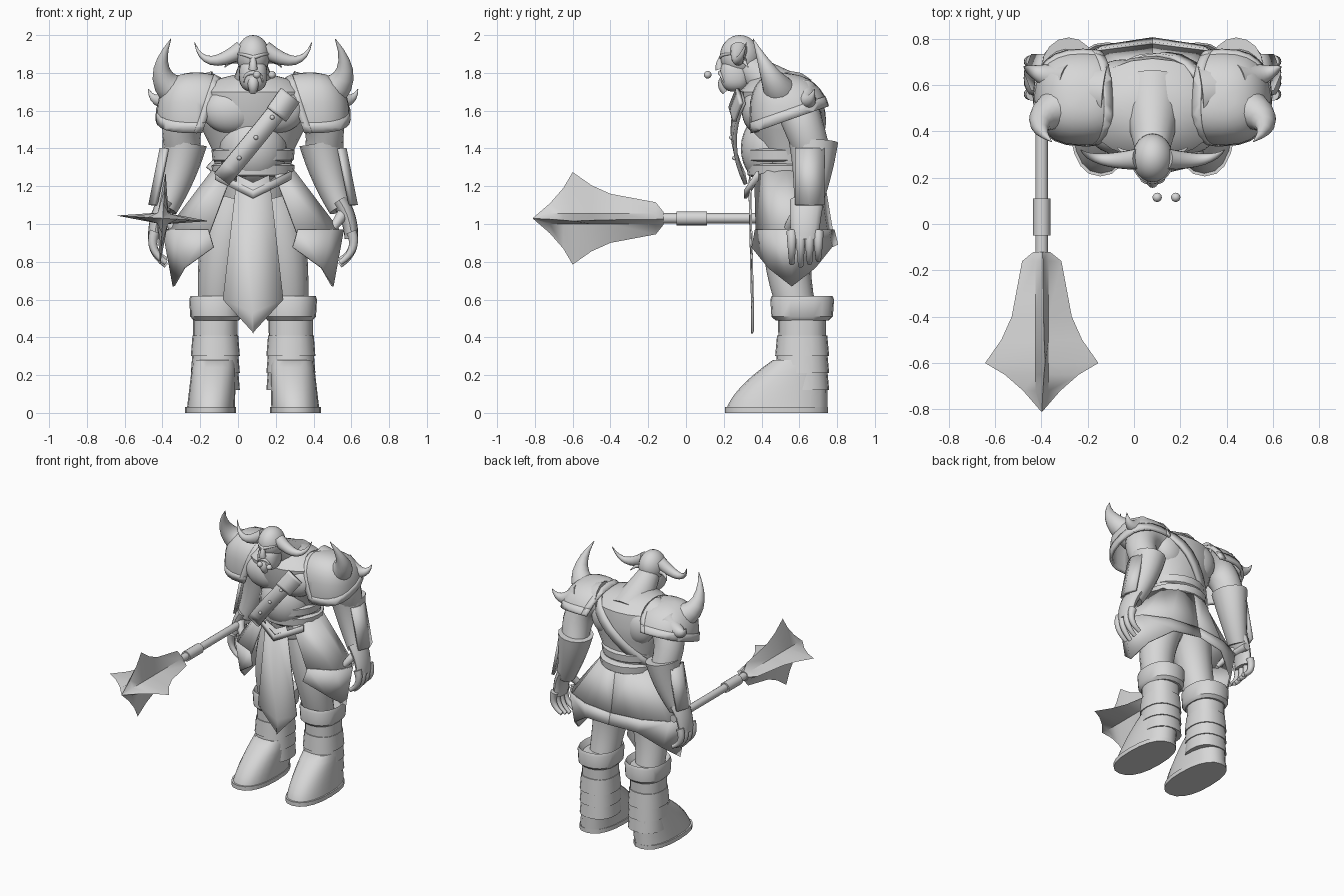
import bpy
import bmesh
import math
from mathutils import Vector

if "Cube" in bpy.data.objects:
    bpy.data.objects.remove(bpy.data.objects["Cube"])

BODY_X = 0.08  # body centre line
X_AXIS = Vector((1, 0, 0))
Y_AXIS = Vector((0, 1, 0))
SIDES = {"left": 1, "right": -1}
parts = []

grey = bpy.data.materials.new("plain_grey")
grey.use_nodes = True
grey.diffuse_color = (0.68, 0.68, 0.68, 1)
grey.node_tree.nodes["Principled BSDF"].inputs["Base Color"].default_value = grey.diffuse_color


def finish(bm, name, side, thickness=0.0):
    """Mirror to the wanted side, shift to the body line and make the object."""
    for vert in bm.verts:
        vert.co.x = vert.co.x * side + BODY_X
    bmesh.ops.recalc_face_normals(bm, faces=bm.faces)
    mesh = bpy.data.meshes.new(name)
    bm.to_mesh(mesh)
    bm.free()
    mesh.materials.append(grey)
    obj = bpy.data.objects.new(name, mesh)
    bpy.context.collection.objects.link(obj)
    if thickness:
        solid = obj.modifiers.new("thickness", "SOLIDIFY")
        solid.thickness = thickness
        solid.offset = 0
    parts.append(obj)


def skin(name, rows, side=1, closed=True, thickness=0.0):
    """Bridge rows of points with quads; closed rows become a capped solid."""
    bm = bmesh.new()
    grid = [[bm.verts.new(point) for point in row] for row in rows]
    count = len(grid[0])
    for low, high in zip(grid, grid[1:]):
        for i in range(count if closed else count - 1):
            j = (i + 1) % count
            bm.faces.new((low[i], low[j], high[j], high[i]))
    if closed:
        bm.faces.new(grid[0])
        bm.faces.new(grid[-1])
    finish(bm, name, side, thickness)


def ring(centre, u, w, a, b, count=20, power=1.0):
    """Ellipse of points, boxier when power is below one."""
    points = []
    for k in range(count):
        angle = math.tau * k / count
        c, s = math.cos(angle), math.sin(angle)
        c = math.copysign(abs(c) ** power, c)
        s = math.copysign(abs(s) ** power, s)
        points.append(Vector(centre) + u * a * c + w * b * s)
    return points


def bend(start, control, end, steps=8):
    """Points and directions along a quadratic curve."""
    p, q, r = Vector(start), Vector(control), Vector(end)
    for i in range(steps + 1):
        t = i / steps
        yield t, p.lerp(q, t).lerp(q.lerp(r, t), t), (q - p).lerp(r - q, t).normalized()


def taper(name, start, control, end, first, last, side=1, flat=1.0, count=16):
    """Bent round limb, horn or finger with a changing radius."""
    along = (Vector(end) - Vector(start)).normalized()
    ref = X_AXIS if abs(along.y) > 0.7 else Y_AXIS
    rows = []
    for t, point, direction in bend(start, control, end):
        u = direction.cross(ref).normalized()
        radius = first + (last - first) * t
        rows.append(ring(point, u, u.cross(direction), radius, radius * flat, count))
    skin(name, rows, side)


def stack(name, x, y, profile, depth, side=1, power=1.0, lean=0.0):
    """Level slices given as (height, half width), leaning along y."""
    base = profile[0][0]
    skin(name, [ring((x, y + lean * (z - base), z), X_AXIS, Y_AXIS, r, r * depth, power=power)
                for z, r in profile], side)


def ball(name, centre, radii, side=1, cuts=(), thickness=0.0, power=1.0, lean=0.0):
    """Ellipsoid, optionally boxy or sheared, cut open by (point, normal) planes."""
    bm = bmesh.new()
    bmesh.ops.create_uvsphere(bm, u_segments=24, v_segments=16, radius=1)
    for vert in bm.verts:
        for k, value in enumerate(vert.co):
            vert.co[k] = centre[k] + radii[k] * math.copysign(abs(value) ** power, value)
        vert.co.z += lean * (vert.co.y - centre[1])
    for point, normal in cuts:
        bmesh.ops.bisect_plane(bm, geom=bm.verts[:] + bm.edges[:] + bm.faces[:],
                               plane_co=point, plane_no=normal, clear_inner=True)
    finish(bm, name, side, thickness)


def strap(name, start, control, end, width, thickness=0.02):
    """Flat band lying on the torso."""
    chest = Vector((0, 0.53, 1.5))
    rows = []
    for t, point, direction in bend(start, control, end):
        across = direction.cross(point - chest).normalized() * width / 2
        rows.append((point - across, point + across))
    skin(name, rows, closed=False, thickness=thickness)


# Torso, neck and head
stack("torso", 0, 0.57, ((1.1, 0.17), (1.3, 0.2), (1.4, 0.22), (1.5, 0.27), (1.6, 0.3),
                         (1.7, 0.3), (1.76, 0.22), (1.79, 0.1)), 0.72, lean=-0.12)
ball("belly", (0, 0.46, 1.4), (0.18, 0.17, 0.2))
taper("neck", (0, 0.58, 1.64), (0, 0.45, 1.73), (0, 0.32, 1.84), 0.15, 0.075)
ball("skull", (0, 0.285, 1.89), (0.088, 0.105, 0.11))
ball("jaw", (0, 0.26, 1.79), (0.075, 0.08, 0.09), power=0.8)
taper("nose", (0, 0.2, 1.9), (0, 0.17, 1.85), (0, 0.18, 1.82), 0.012, 0.024)
taper("chin", (0, 0.21, 1.76), (0, 0.185, 1.73), (0, 0.21, 1.7), 0.035, 0.02)
for label, x in (("left", 0.1), ("right", 0.02)):
    ball(label + "_bead", (x, 0.115, 1.79), (0.02, 0.02, 0.02))

for label, side in SIDES.items():
    # Face, horns and torso muscles
    taper(label + "_brow", (0, 0.185, 1.88), (0.05, 0.185, 1.9), (0.08, 0.24, 1.9), 0.012, 0.005, side)
    taper(label + "_moustache", (0, 0.18, 1.8), (0.05, 0.18, 1.8), (0.05, 0.2, 1.75), 0.012, 0.004, side)
    taper(label + "_ear", (0.07, 0.3, 1.87), (0.12, 0.3, 1.87), (0.15, 0.33, 1.83), 0.022, 0.003, side)
    taper(label + "_head_horn", (0.06, 0.28, 1.925), (0.26, 0.26, 1.79), (0.31, 0.32, 1.96), 0.046, 0.002, side)
    ball(label + "_chest_muscle", (0.12, 0.385, 1.6), (0.15, 0.09, 0.12), side)
    ball(label + "_shoulder_blade", (0.13, 0.63, 1.6), (0.12, 0.08, 0.13), side)

    # Arm and hand
    taper(label + "_upper_arm", (0.2, 0.56, 1.68), (0.42, 0.58, 1.65), (0.37, 0.67, 1.38), 0.13, 0.095, side)
    taper(label + "_bracer", (0.362, 0.675, 1.43), (0.39, 0.675, 1.25), (0.465, 0.64, 1.08), 0.118, 0.064, side, 1.1)
    skin(label + "_bracer_plate", [[(x, 0.58, z), (x + 0.03, 0.65, z), (x, 0.73, z)]
                                   for x, z in ((0.455, 1.4), (0.515, 1.1))], side, False, 0.02)
    taper(label + "_palm", (0.46, 0.64, 1.12), (0.52, 0.63, 1.03), (0.52, 0.63, 0.92), 0.045, 0.036, side, 2)
    for k in range(4):
        y = 0.56 + 0.047 * k
        taper(f"{label}_finger_{k}", (0.52, y, 0.96), (0.56, y, 0.86), (0.46, y, 0.78 + 0.015 * abs(k - 1)),
              0.028, 0.014, side)
    taper(label + "_thumb", (0.48, 0.6, 1.06), (0.44, 0.53, 1), (0.37, 0.53, 0.91), 0.033, 0.014, side)

    # Shoulder armour: open dome with raised rims and two spikes
    centre, size = (0.3, 0.55, 1.55), Vector((0.205, 0.205, 0.24))
    hem, up = Vector((0.3, 0.33, 1.475)), Vector((0, -0.33, 0.94))
    collar, out = Vector((0.16, 0.56, 1.81)), Vector((0.95, 0, 0.32))
    opening = [(hem, up), (collar, out)]
    ball(label + "_shoulder_dome", centre, size, side, opening, 0.015, 0.8, -0.15)
    for rim, plane in (("hem", (hem + up * 0.055, -up)), ("collar", (collar + out * 0.04, -out))):
        ball(f"{label}_shoulder_{rim}", centre, size * 1.03, side, opening + [plane], 0.012, 0.8, -0.15)
    taper(label + "_tall_spike", (0.34, 0.52, 1.67), (0.57, 0.46, 1.74), (0.435, 0.355, 1.98), 0.11, 0.002, side)
    taper(label + "_back_spike", (0.36, 0.62, 1.7), (0.52, 0.65, 1.6), (0.555, 0.68, 1.715), 0.075, 0.002, side)

    # Leg, layered boot and foot
    taper(label + "_thigh", (0.1, 0.56, 1.1), (0.18, 0.5, 0.85), (0.19, 0.59, 0.54), 0.15, 0.1, side)
    stack(label + "_boot_cuff", 0.195, 0.615,
          ((0.49, 0.12), (0.51, 0.138), (0.6, 0.143), (0.62, 0.136), (0.58, 0.11)), 1.18, side, 0.85)
    stack(label + "_shin", 0.2, 0.615, ((0.15, 0.115), (0.52, 0.118)), 1.08, side, 0.85)
    for k in range(3):
        z = 0.12 + 0.09 * k
        stack(f"{label}_boot_wrap_{k}", 0.2, 0.615, ((z, 0.13), (z + 0.11, 0.121)), 1.1, side, 0.85)
    foot = []
    for k in range(8):
        t = k / 7
        toe, heel = 0.21 + 0.25 * t ** 1.6, 0.75
        foot.append(ring((0.225 - 0.02 * t, (toe + heel) / 2, 0.28 * t), X_AXIS, Y_AXIS,
                         0.128 - 0.013 * t, (heel - toe) / 2, power=0.85))
    skin(label + "_foot", foot, side)
    stack(label + "_sole", 0.225, 0.478, ((0, 0.135), (0.03, 0.135)), 2.02, side, 0.85)

    # Half of the skirt, drooping to a corner at the side, with a hem band
    def skirt_row(width, depth, y, z, droop=0.0):
        angles = [math.radians(a) for a in range(-60, 91, 30)]
        return [(width * math.cos(a), y + depth * math.sin(a), z - droop * math.cos(a) ** 4) for a in angles]

    skin(label + "_skirt", [skirt_row(0.215, 0.19, 0.53, 1.28),
                            skirt_row(0.465, 0.215, 0.56, 0.95)], side, False, 0.012)
    skin(label + "_skirt_hem", [skirt_row(0.475, 0.22, 0.56, 0.97),
                                skirt_row(0.42, 0.24, 0.56, 0.89, 0.22)], side, False, 0.012)

# Belts, front flap and its pointed trim
for name, z, y in (("lower_belt", 1.25, 0.53), ("upper_belt", 1.33, 0.51)):
    stack(name, 0, y, ((z, 0.2), (z + 0.01, 0.215), (z + 0.06, 0.22), (z + 0.07, 0.2)), 0.95)
skin("front_flap", [[(-w, y, z), (0, y - 0.006, z - drop), (w, y, z)] for w, y, z, drop in
                    ((0.085, 0.34, 1.26, 0.04), (0.16, 0.355, 0.6, 0.07), (0.004, 0.355, 0.43, 0.01))],
     closed=False, thickness=0.008)
skin("flap_trim", [[(-0.2, 0.38, z), (0, 0.315, z - 0.1), (0.2, 0.38, z)] for z in (1.28, 1.235)],
     closed=False, thickness=0.015)

# Chest strap with buckle and rivets
front = (0.185, 0.3, 1.67), (0.02, 0.2, 1.46), (-0.165, 0.31, 1.24)
strap("front_strap", *front, 0.1)
strap("buckle", (0.195, 0.285, 1.68), (0.16, 0.26, 1.63), (0.125, 0.245, 1.58), 0.125)
strap("back_strap", (0.24, 0.58, 1.74), (0.08, 0.88, 1.62), (-0.22, 0.58, 1.28), 0.07)
for t, point, direction in list(bend(*front))[2:7:2]:
    ball("strap_rivet", point - Y_AXIS * 0.012, (0.012, 0.012, 0.012))

# Mace in the right hand: shaft, grip and slightly turned four-flanged head
mace_x, mace_z = -0.478, 1.03
for name, back, tip, radius in (("mace_shaft", 0.72, -0.16, 0.027), ("mace_grip", 0.11, -0.05, 0.037)):
    taper(name, (mace_x, back, mace_z), (mace_x, (back + tip) / 2, mace_z), (mace_x, tip, mace_z), radius, radius)
blades = []
for y, flange in ((-0.12, 0.035), (-0.16, 0.085), (-0.4, 0.13), (-0.5, 0.175), (-0.6, 0.245),
                  (-0.65, 0.16), (-0.72, 0.08), (-0.81, 0.002)):
    row = []
    for k in range(8):
        angle = math.tau * k / 8 - 0.06
        radius = min(flange, 0.04) if k % 2 else flange
        row.append((mace_x + radius * math.cos(angle), y, mace_z + radius * math.sin(angle)))
    blades.append(row)
skin("mace_head", blades)

# Smooth the rounded surfaces, keep edges crisp
bpy.ops.object.select_all(action="DESELECT")
for obj in parts:
    obj.select_set(True)
bpy.context.view_layer.objects.active = parts[0]
bpy.ops.object.shade_smooth_by_angle(angle=math.radians(40))
